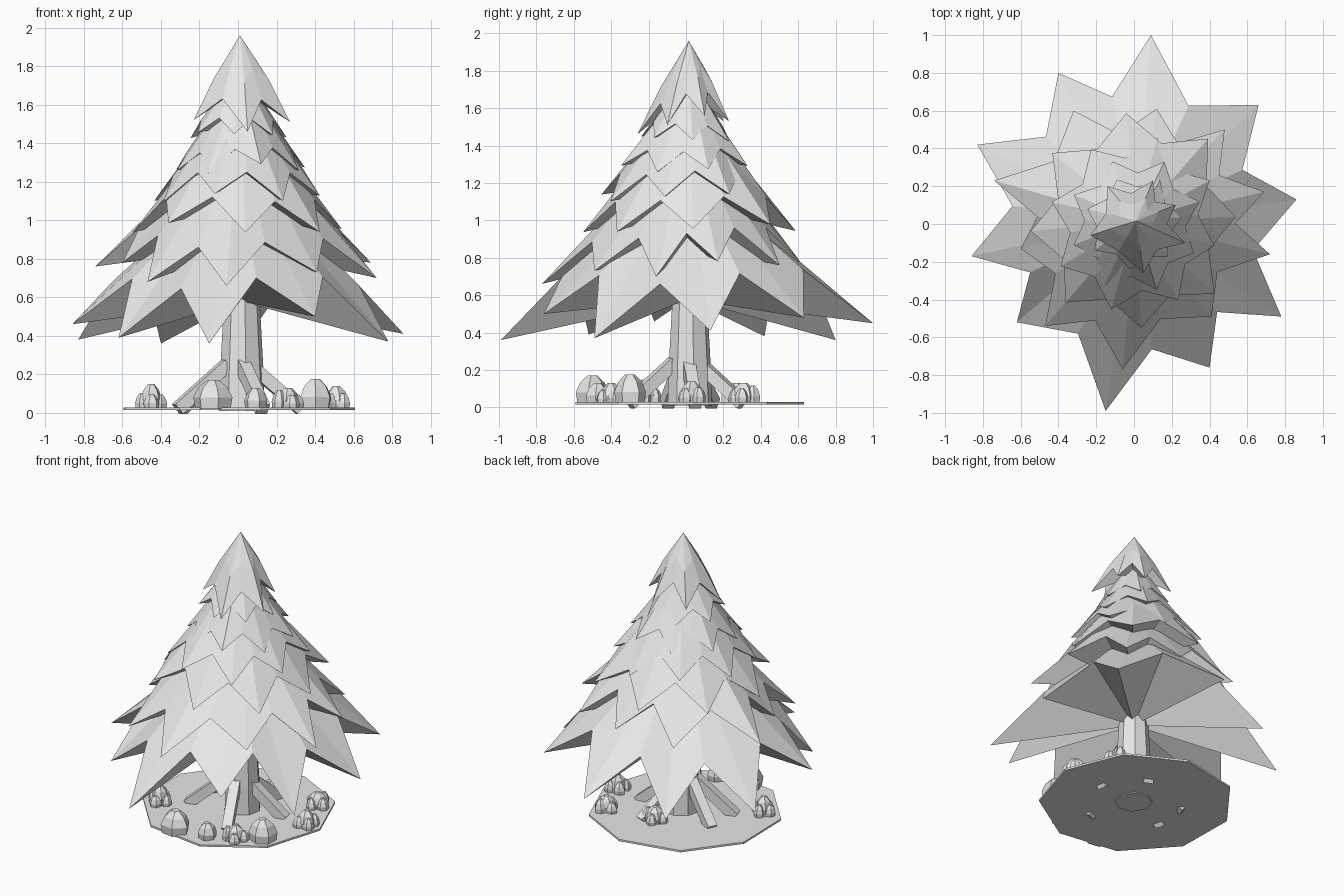
import bpy, bmesh, random
from math import sin, cos, radians
from mathutils import Vector

random.seed(4)
if "Cube" in bpy.data.objects:
    bpy.data.objects.remove(bpy.data.objects["Cube"], do_unlink=True)

grey = bpy.data.materials.new("plain grey")
grey.use_nodes = True
grey.diffuse_color = (0.8, 0.8, 0.8, 1)
grey.node_tree.nodes["Principled BSDF"].inputs["Base Color"].default_value = (0.8, 0.8, 0.8, 1)


def finish(name, bm):
    bmesh.ops.recalc_face_normals(bm, faces=bm.faces)
    mesh = bpy.data.meshes.new(name)
    bm.to_mesh(mesh)
    bm.free()
    mesh.materials.append(grey)
    obj = bpy.data.objects.new(name, mesh)
    bpy.context.collection.objects.link(obj)
    return obj


def polar(r, degrees, z):
    return Vector((r * cos(radians(degrees)), r * sin(radians(degrees)), z))


def loft(name, rings, sides, centre=(0, 0), turn=0, jitter=0):
    """Stack of polygon rings (radius, height), capped at both ends."""
    bm = bmesh.new()
    offset = Vector((*centre, 0))
    wobble = [1 + random.uniform(-jitter, jitter) for _ in range(sides)]
    loops = [[bm.verts.new(offset + polar(r * wobble[i], turn + 360 * i / sides, z))
              for i in range(sides)] for r, z in rings]
    for low, high in zip(loops, loops[1:]):
        for i in range(sides):
            j = (i + 1) % sides
            bm.faces.new((low[i], low[j], high[j], high[i]))
    bm.faces.new(loops[0][::-1])
    bm.faces.new(loops[-1])
    return finish(name, bm)


def tier(name, tips, apex, inset, lift, hollow, belly=1.0):
    """Star-shaped skirt of branches: ridges run to the tips, folds to the notches."""
    bm = bmesh.new()
    peak = Vector((0.01, 0.015, apex))
    top = bm.verts.new(peak)
    under = bm.verts.new((0.01, 0.01, hollow))
    points = []
    for tip, after in zip(tips, tips[1:] + tips[:1]):
        size = inset * (tip.xy.length + after.xy.length) / 2
        flat = (tip.xy + after.xy).normalized() * size
        points += [tip, Vector((flat.x, flat.y, (tip.z + after.z) / 2 + lift))]
    rim = [bm.verts.new(p) for p in points]
    # Middle ring pushed out a little for a swollen outline
    waist = []
    for p in points:
        mid = (p + peak) / 2
        waist.append(bm.verts.new((mid.x * belly, mid.y * belly, mid.z)))
    for i in range(len(rim)):
        j = (i + 1) % len(rim)
        bm.faces.new((top, waist[i], waist[j]))
        bm.faces.new((waist[i], rim[i], rim[j], waist[j]))
        bm.faces.new((under, rim[j], rim[i]))
    return finish(name, bm)


def star(count, radius, z, turn):
    return [polar(radius * random.uniform(0.94, 1.06), turn + 360 * i / count,
                  z + random.uniform(-0.03, 0.03)) for i in range(count)]


# Branch tiers: the two widest and the crown have uneven tips, the others are near-regular stars
lowest = [(0.09, 1.0, 0.45), (-0.4, 0.8, 0.36), (-0.83, 0.42, 0.38), (-0.86, -0.17, 0.46),
          (-0.62, -0.52, 0.39), (-0.15, -0.99, 0.36), (0.4, -0.76, 0.5), (0.78, -0.49, 0.37),
          (0.86, 0.13, 0.41), (0.66, 0.63, 0.48)]
second = [(0.12, 0.61, 0.78), (-0.32, 0.6, 0.76), (-0.74, 0.23, 0.76), (-0.6, -0.13, 0.78),
          (-0.47, -0.54, 0.68), (-0.06, -0.77, 0.66), (0.41, -0.49, 0.73), (0.72, -0.16, 0.7),
          (0.69, 0.17, 0.78), (0.48, 0.5, 0.76)]
crown = [(0.1, 0.23, 1.53), (-0.14, 0.2, 1.53), (-0.23, -0.06, 1.52), (0.05, -0.26, 1.46),
         (0.27, -0.1, 1.51), (0.22, 0.1, 1.56)]
tier("lowest_branches", [Vector(p) for p in lowest], 1.28, 0.72, 0.27, 0.58)
tier("second_branches", [Vector(p) for p in second], 1.5, 0.74, 0.19, 0.86)
tier("third_branches", star(8, 0.57, 0.96, -86), 1.66, 0.76, 0.16, 1.08)
tier("fourth_branches", star(8, 0.45, 1.12, -105), 1.72, 0.76, 0.13, 1.2)
tier("fifth_branches", star(8, 0.35, 1.27, -71), 1.76, 0.76, 0.1, 1.36)
tier("sixth_branches", star(7, 0.255, 1.44, -95), 1.8, 0.76, 0.08, 1.5)
tier("crown_branches", [Vector(p) for p in crown], 1.96, 0.66, 0.14, 1.68, 1.12)

# Trunk and ground disc
loft("trunk", [(0.12, 0.01), (0.115, 0.2), (0.092, 0.62)], 8, (0.02, 0.02), 10)
loft("ground", [(0.62, 0.016), (0.62, 0.029)], 9, (-0.01, 0.02), 2, 0.01)

# Roots: slanted beams that poke through the ground
for n, angle in enumerate((9, 67, 154, 198, -67)):
    start, end = polar(0.06, angle, 0.25), polar(0.33, angle, 0.02)
    bm = bmesh.new()
    bmesh.ops.create_cube(bm, size=1)
    bmesh.ops.scale(bm, vec=(0.065, 0.065, (end - start).length), verts=bm.verts)
    root = finish(f"root_{n + 1}", bm)
    root.rotation_mode = "QUATERNION"
    root.rotation_quaternion = (end - start).to_track_quat("Z", "Y")
    root.location = (start + end) / 2


# Rocks: faceted domes, some single and some in clusters
def rock(name, x, y, r, h):
    rings = [(0.9 * r, 0.02), (r, 0.02 + h * 0.4), (0.75 * r, 0.02 + h * 0.75), (0.3 * r, 0.02 + h)]
    loft(name, rings, 6, (x, y), random.uniform(0, 50), 0.1)


for n, (x, y, r, h) in enumerate([(-0.13, -0.5, 0.095, 0.15), (0.4, -0.3, 0.09, 0.155),
                                  (0.09, -0.47, 0.065, 0.11)]):
    rock(f"boulder_{n + 1}", x, y, r, h)
for n, (x, y, h) in enumerate([(-0.45, -0.22, 0.13), (0.26, -0.4, 0.11), (0.51, 0.03, 0.12),
                               (0.4, 0.31, 0.11), (0.05, 0.27, 0.11)]):
    rock(f"cluster_{n + 1}_main", x, y, 0.06, h)
    for k in range(4):
        spot = polar(0.05, 90 * k + 25 * n, 0)
        rock(f"cluster_{n + 1}_stone_{k + 1}", x + spot.x, y + spot.y, 0.038, random.uniform(0.07, 0.1))
